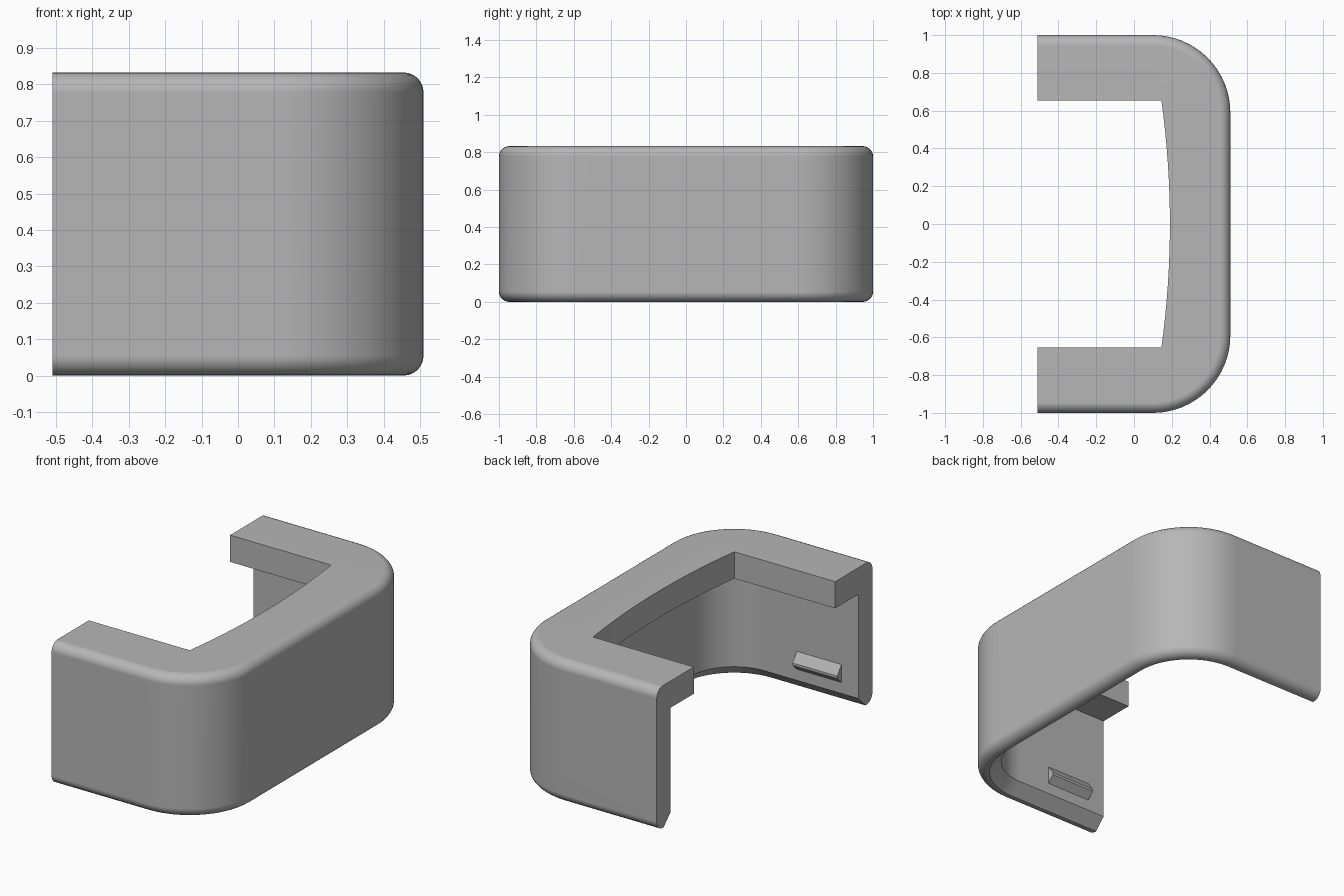
import bpy, bmesh
from math import sin, cos, pi
from mathutils import Vector

cube = bpy.data.objects.get("Cube")
if cube:
    bpy.data.objects.remove(cube)

HALF_X, HALF_Y, HEIGHT = 0.51, 1.0, 0.833
CORNER, FILLET, WALL, LIP = 0.41, 0.055, 0.13, 0.157
FLANGE_Y, FLANGE_X, BOW = 0.655, 0.145, 0.045
ARC_X, ARC_Y = HALF_X - CORNER, HALF_Y - CORNER

grey = bpy.data.materials.new("plain grey")
grey.use_nodes = True
grey.diffuse_color = (0.47, 0.47, 0.47, 1)
grey.node_tree.nodes["Principled BSDF"].inputs["Base Color"].default_value = grey.diffuse_color


def sweep(name, sections):
    """Skin a row of closed sections and cap both ends."""
    bm = bmesh.new()
    rows = [[bm.verts.new(p) for p in section] for section in sections]
    n = len(rows[0])
    for a, b in zip(rows, rows[1:]):
        for i in range(n):
            j = (i + 1) % n
            bm.faces.new((a[i], a[j], b[j], b[i]))
    bm.faces.new(rows[0])
    bm.faces.new(rows[-1])
    bmesh.ops.remove_doubles(bm, verts=bm.verts, dist=0.0001)
    bmesh.ops.recalc_face_normals(bm, faces=bm.faces)
    mesh = bpy.data.meshes.new(name)
    bm.to_mesh(mesh)
    bm.free()
    mesh.materials.append(grey)
    obj = bpy.data.objects.new(name, mesh)
    bpy.context.collection.objects.link(obj)
    return obj


# Wall profile as (inset, z): rounded outer edges, chamfered inner foot
quarter = [i * pi / 12 for i in range(7)]
profile = [(FILLET * (1 - sin(a)), HEIGHT - FILLET * (1 - cos(a))) for a in reversed(quarter)]
profile = profile[::-1] + [(FILLET * (1 - cos(a)), FILLET * (1 - sin(a))) for a in quarter]
profile += [(WALL / 2, 0), (WALL, WALL / 2), (WALL, HEIGHT - LIP)]

# Stations along the U: outer point, outward normal, matching flange edge point
half = []
half.append((Vector((-HALF_X, -HALF_Y)), Vector((0, -1)), Vector((-HALF_X, -FLANGE_Y))))
for i in range(17):
    a = i * pi / 32
    normal = Vector((sin(a), -cos(a)))
    half.append((Vector((ARC_X, -ARC_Y)) + normal * CORNER, normal,
                 Vector((FLANGE_X, -FLANGE_Y))))
for i in range(1, 9):
    t = 1 - i / 8
    half.append((Vector((HALF_X, -ARC_Y * t)), Vector((1, 0)),
                 Vector((FLANGE_X + BOW * (1 - t * t), -FLANGE_Y * t))))
flip = Vector((1, -1))
stations = half + [tuple(v * flip for v in s) for s in reversed(half[:-1])]

sections = []
for point, normal, edge in stations:
    section = [(*(point - normal * d), z) for d, z in profile]
    section += [(*edge, HEIGHT - LIP), (*edge, HEIGHT)]
    sections.append(section)

shell = sweep("cover_shell", sections)
bpy.context.view_layer.objects.active = shell
shell.select_set(True)
bpy.ops.object.shade_smooth_by_angle(angle=pi / 6)
weighted = shell.modifiers.new("Even shading", "WEIGHTED_NORMAL")
weighted.keep_sharp = True

# Snap ridges on the inside of both arms
ridge = [(-0.01, 0.13), (0, 0.13), (0.04, 0.168), (0.04, 0.182), (0, 0.235), (-0.01, 0.235)]
for side, name in ((-1, "right_snap_ridge"), (1, "left_snap_ridge")):
    sweep(name, [[(x, side * (HALF_Y - WALL - d), z) for d, z in ridge]
                 for x in (-0.40, -0.11)])
